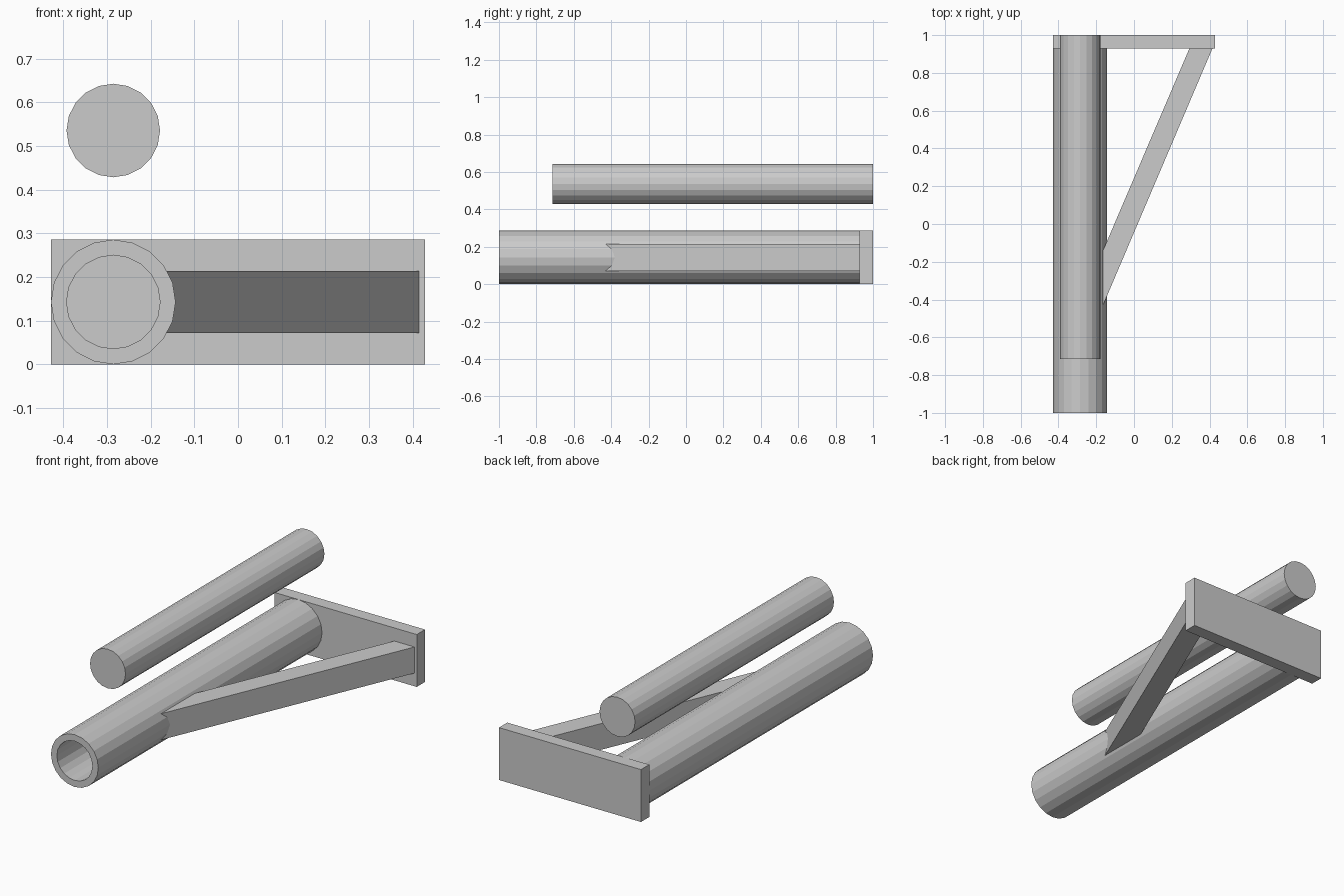
import bpy, bmesh
from math import sin, cos, pi

if "Cube" in bpy.data.objects:
    bpy.data.objects.remove(bpy.data.objects["Cube"])

U = 2 / 28            # design unit: overall length is 28 units
SIDES = 20
AXIS_X = -4 * U       # shared x of tube and rod


def finish(name, bm):
    bmesh.ops.recalc_face_normals(bm, faces=bm.faces)
    me = bpy.data.meshes.new(name)
    bm.to_mesh(me)
    bm.free()
    ob = bpy.data.objects.new(name, me)
    bpy.context.collection.objects.link(ob)
    return ob


def ring(bm, r, y, z):
    return [bm.verts.new((AXIS_X + r * cos(2 * pi * i / SIDES), y,
                          z + r * sin(2 * pi * i / SIDES))) for i in range(SIDES)]


def bridge(bm, a, b):
    for i in range(SIDES):
        j = (i + 1) % SIDES
        bm.faces.new((a[i], a[j], b[j], b[i]))


def prism(name, outline, z0, z1):
    bm = bmesh.new()
    face = bm.faces.new([bm.verts.new((x, y, z0)) for x, y in outline])
    ext = bmesh.ops.extrude_face_region(bm, geom=[face])
    top = [v for v in ext["geom"] if isinstance(v, bmesh.types.BMVert)]
    bmesh.ops.translate(bm, verts=top, vec=(0, 0, z1 - z0))
    return finish(name, bm)


# Hollow tube, bored through to the end plate
bm = bmesh.new()
loops = [ring(bm, r * U, y, 2 * U)
         for r, y in ((2, -1), (2, 13 * U), (1.5, 13 * U), (1.5, -1))]
for k in range(4):
    bridge(bm, loops[k], loops[(k + 1) % 4])
finish("tube", bm)

# Solid rod floating above the tube
bm = bmesh.new()
a, b = ring(bm, 1.5 * U, -10 * U, 7.5 * U), ring(bm, 1.5 * U, 1, 7.5 * U)
bridge(bm, a, b)
bm.faces.new(a)
bm.faces.new(b)
finish("rod", bm)

# End plate
prism("end_plate", [(-6 * U, 13 * U), (6 * U, 13 * U), (6 * U, 1), (-6 * U, 1)], 0, 4 * U)

# Diagonal brace from the tube wall to the plate
prism("brace", [(-0.166, -0.435), (0.415, 13 * U), (0.293, 13 * U), (-0.166, -0.145)], U, 3 * U)
